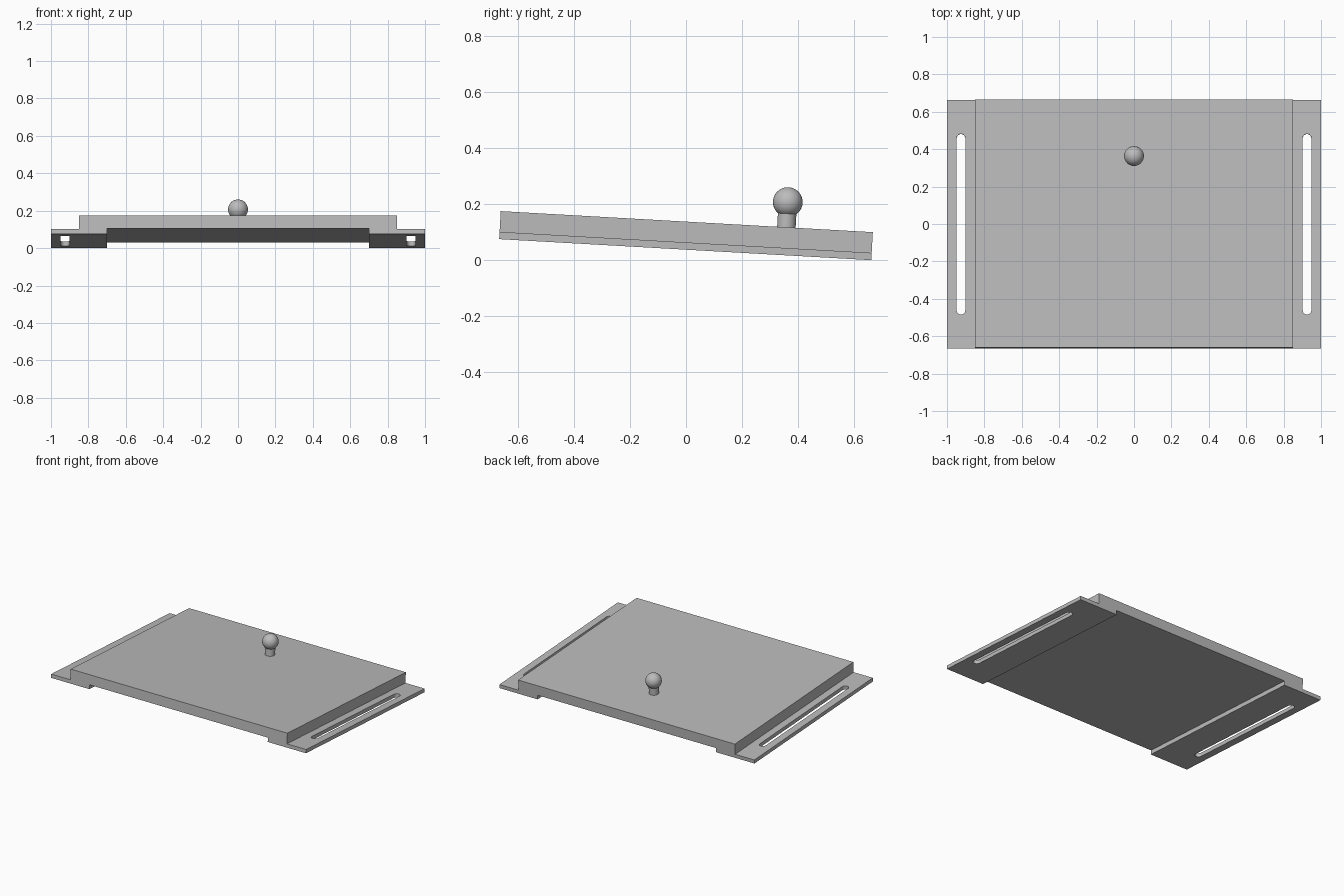
import bpy, bmesh, math
from mathutils import Matrix, Vector

cube = bpy.data.objects.get("Cube")
if cube:
    bpy.data.objects.remove(cube, do_unlink=True)

LENGTH, HEIGHT, FLANGE, RECESS = 1.33, 0.1, 0.026, 0.03
TILT = math.asin(0.075 / LENGTH)
SLOT_X, SLOT_R, SLOT_HALF = 0.925, 0.023, 0.484

# The whole model slopes down towards the back
tilt = (Matrix.Translation((0, -HEIGHT * math.sin(TILT) / 2, LENGTH / 2 * math.sin(TILT)))
        @ Matrix.Rotation(-TILT, 4, 'X'))

grey = bpy.data.materials.new("plain grey")
grey.use_nodes = True
colour = (0.5, 0.5, 0.5, 1)
grey.diffuse_color = colour
grey.node_tree.nodes["Principled BSDF"].inputs["Base Color"].default_value = colour


def make_object(name, bm):
    bmesh.ops.recalc_face_normals(bm, faces=bm.faces)
    mesh = bpy.data.meshes.new(name)
    bm.to_mesh(mesh)
    bm.free()
    mesh.materials.append(grey)
    obj = bpy.data.objects.new(name, mesh)
    obj.matrix_world = tilt
    bpy.context.collection.objects.link(obj)
    return obj


def prism(name, outline, direction):
    """Extrude a closed outline along a direction."""
    bm = bmesh.new()
    face = bm.faces.new([bm.verts.new(p) for p in outline])
    result = bmesh.ops.extrude_face_region(bm, geom=[face])
    verts = [v for v in result["geom"] if isinstance(v, bmesh.types.BMVert)]
    bmesh.ops.translate(bm, verts=verts, vec=direction)
    return make_object(name, bm)


def activate(obj):
    bpy.ops.object.select_all(action='DESELECT')
    obj.select_set(True)
    bpy.context.view_layer.objects.active = obj


# Plate: stepped cross-section with side flanges and a recessed underside
half = [(0.7, RECESS), (0.7, 0), (1, 0), (1, FLANGE), (0.85, FLANGE), (0.85, HEIGHT)]
section = half + [(-x, z) for x, z in reversed(half)]
plate = prism("sliding_plate", [(x, -LENGTH / 2, z) for x, z in section], Vector((0, LENGTH, 0)))

# Long rounded slots through both flanges
for side in (-1, 1):
    outline = []
    for end in (1, -1):
        for i in range(13):
            a = math.pi * i / 12 + (0 if end > 0 else math.pi)
            outline.append((side * SLOT_X + SLOT_R * math.cos(a),
                            end * (SLOT_HALF - SLOT_R) + SLOT_R * math.sin(a), -0.05))
    cutter = prism("slot_cutter", outline, Vector((0, 0, 0.13)))
    cutter.hide_render = True
    cut = plate.modifiers.new("slot", 'BOOLEAN')
    cut.operation = 'DIFFERENCE'
    cut.solver = 'EXACT'
    cut.object = cutter
    activate(plate)
    bpy.ops.object.modifier_apply(modifier=cut.name)
    bpy.data.objects.remove(cutter, do_unlink=True)

# Knob: short stem with a ball on top
KNOB_Y, BALL_Z, BALL_R, STEM_R = 0.356, 0.19, 0.053, 0.033
bm = bmesh.new()
bmesh.ops.create_cone(bm, cap_ends=True, segments=32, radius1=STEM_R, radius2=STEM_R,
                      depth=BALL_Z - 0.09,
                      matrix=Matrix.Translation((0, KNOB_Y, (BALL_Z + 0.09) / 2)))
stem = make_object("knob_stem", bm)

bm = bmesh.new()
bmesh.ops.create_uvsphere(bm, u_segments=32, v_segments=20, radius=BALL_R,
                          matrix=Matrix.Translation((0, KNOB_Y, BALL_Z)))
ball = make_object("knob_ball", bm)

for obj in (stem, ball):
    activate(obj)
    bpy.ops.object.shade_smooth_by_angle(angle=math.radians(35))
